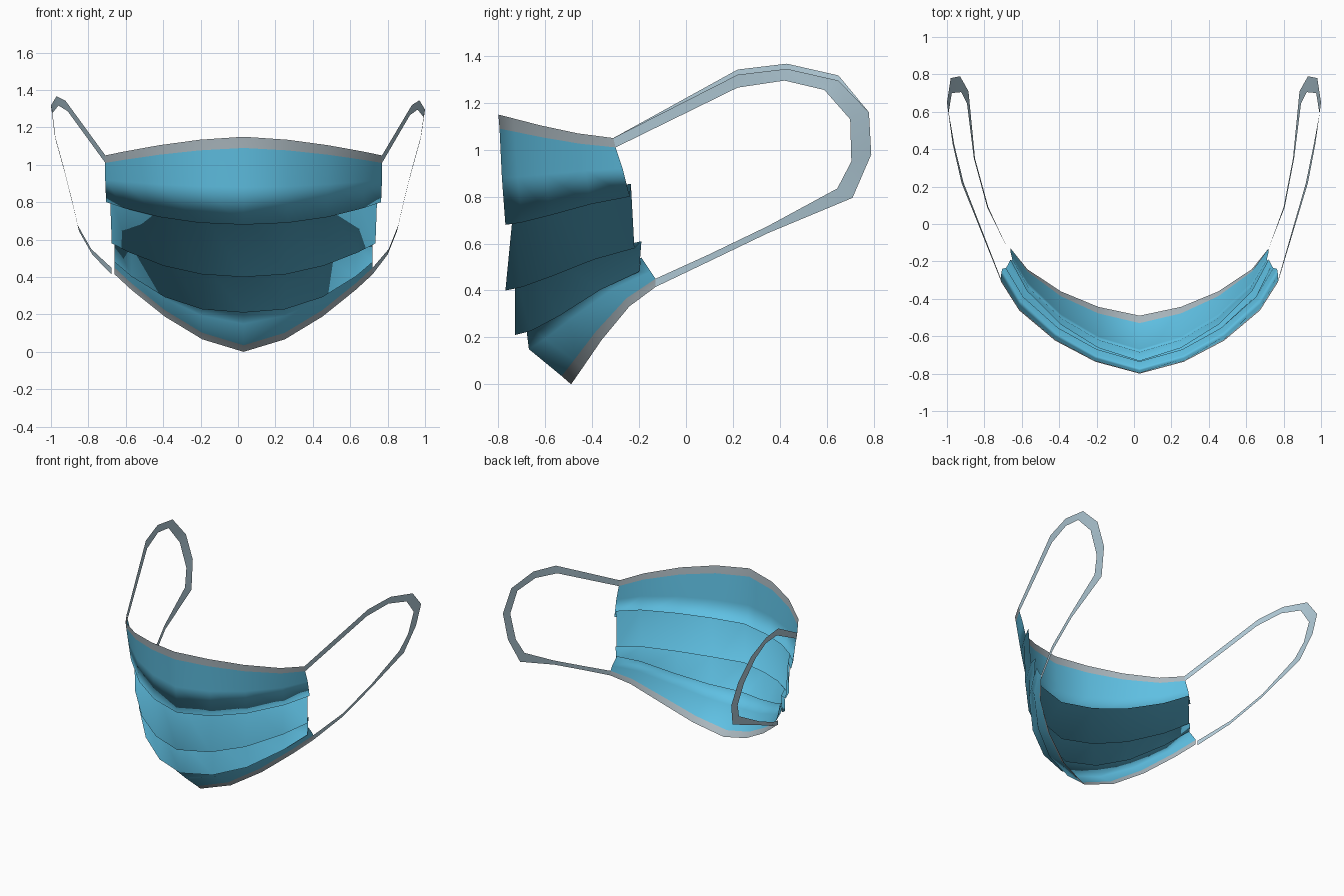
import bpy

if "Cube" in bpy.data.objects:
    bpy.data.objects.remove(bpy.data.objects["Cube"])

def material(name, rgb):
    m = bpy.data.materials.new(name)
    m.diffuse_color = (*rgb, 1)
    m.use_nodes = True
    m.node_tree.nodes["Principled BSDF"].inputs["Base Color"].default_value = m.diffuse_color
    return m

blue = material("fabric blue", (0.115, 0.53, 0.77))
grey = material("hem grey", (0.40, 0.47, 0.51))
pale = material("elastic pale grey", (0.46, 0.62, 0.71))

def make_sheet(name, rows, mats, mat_rule):
    """Skin a grid of equal-length point rows, fully smooth shaded."""
    n = len(rows[0])
    verts = [p for r in rows for p in r]
    faces, index = [], []
    for i in range(len(rows) - 1):
        for j in range(n - 1):
            a = i * n + j
            faces.append((a, a + n, a + n + 1, a + 1))
            index.append(mat_rule(i))
    mesh = bpy.data.meshes.new(name)
    mesh.from_pydata(verts, [], faces)
    for m in mats:
        mesh.materials.append(m)
    for f, k in zip(mesh.polygons, index):
        f.material_index = k
        f.use_smooth = True
    ob = bpy.data.objects.new(name, mesh)
    bpy.context.collection.objects.link(ob)
    return ob

# Pleated mask body: each row is half width, centre y/z, side y/z, z-curve power
PROFILE = [
    (.740, -.80, 1.15, -.31, 1.05, 1.6),    # top hem
    (.740, -.795, 1.09, -.30, 1.01, 1.6),
    (.740, -.785, .88, -.27, .92, 1.9),
    (.735, -.77, .68, -.24, .80, 2.2),      # first pleat edge
    (.715, -.735, .76, -.235, .855, 2.2),
    (.705, -.77, .40, -.22, .58, 2.2),      # second pleat edge
    (.690, -.73, .47, -.19, .61, 2.2),
    (.690, -.73, .21, -.20, .48, 2.4),      # third pleat edge
    (.680, -.685, .27, -.19, .54, 2.2),
    (.690, -.67, .15, -.15, .48, 1.8),      # chin panel
    (.690, -.53, .035, -.13, .45, 1.6),     # bottom hem
    (.690, -.49, 0, -.13, .415, 1.6),
]
STATIONS = [(0, 0), (.32, .13), (.61, .36), (.87, .69), (1, 1)]
columns = [(-u, f) for u, f in STATIONS[:0:-1]] + STATIONS

def arc(hw, yc, zc, ys, zs, p):
    return [(.03 + hw * u, yc + (ys - yc) * f, zc + (zs - zc) * abs(u) ** p)
            for u, f in columns]

last = len(PROFILE) - 2
make_sheet("mask_body", [arc(*r) for r in PROFILE], [blue, grey],
           lambda i: 1 if i in (0, last) else 0)

# Ear loops: flat ribbons, x, outer edge y/z, inner edge y/z
LOOP = [
    (.77, -.31, 1.05, -.30, 1.01),
    (.93, .22, 1.32, .22, 1.265),
    (.97, .43, 1.345, .42, 1.295),
    (1.0, .65, 1.295, .59, 1.255),
    (.98, .78, 1.16, .70, 1.13),
    (.93, .79, .98, .705, .95),
    (.885, .71, .795, .645, .835),
    (.85, .35, .645, .35, .675),
    (.80, .09, .52, .09, .55),
    (.72, -.13, .415, -.13, .45),
]

def ear_loop(name, side):
    rows = []
    for x, yo, zo, yi, zi in LOOP:
        if side < 0:                        # left side sits slightly inwards and higher
            x -= .06 * max(0, (.3 - yo) / .6)
            lift = .022 if zo > 1.2 else 0
            zo, zi = zo + lift, zi + lift
        slant = .2 * (zi - zo) if yo > -.05 else 0
        rows.append([(side * x, yo, zo), (side * (x + slant), yi, zi)])
    if side < 0:
        rows = [r[::-1] for r in rows]
    make_sheet(name, rows, [pale], lambda i: 0)

ear_loop("ear_loop_right", 1)
ear_loop("ear_loop_left", -1)
